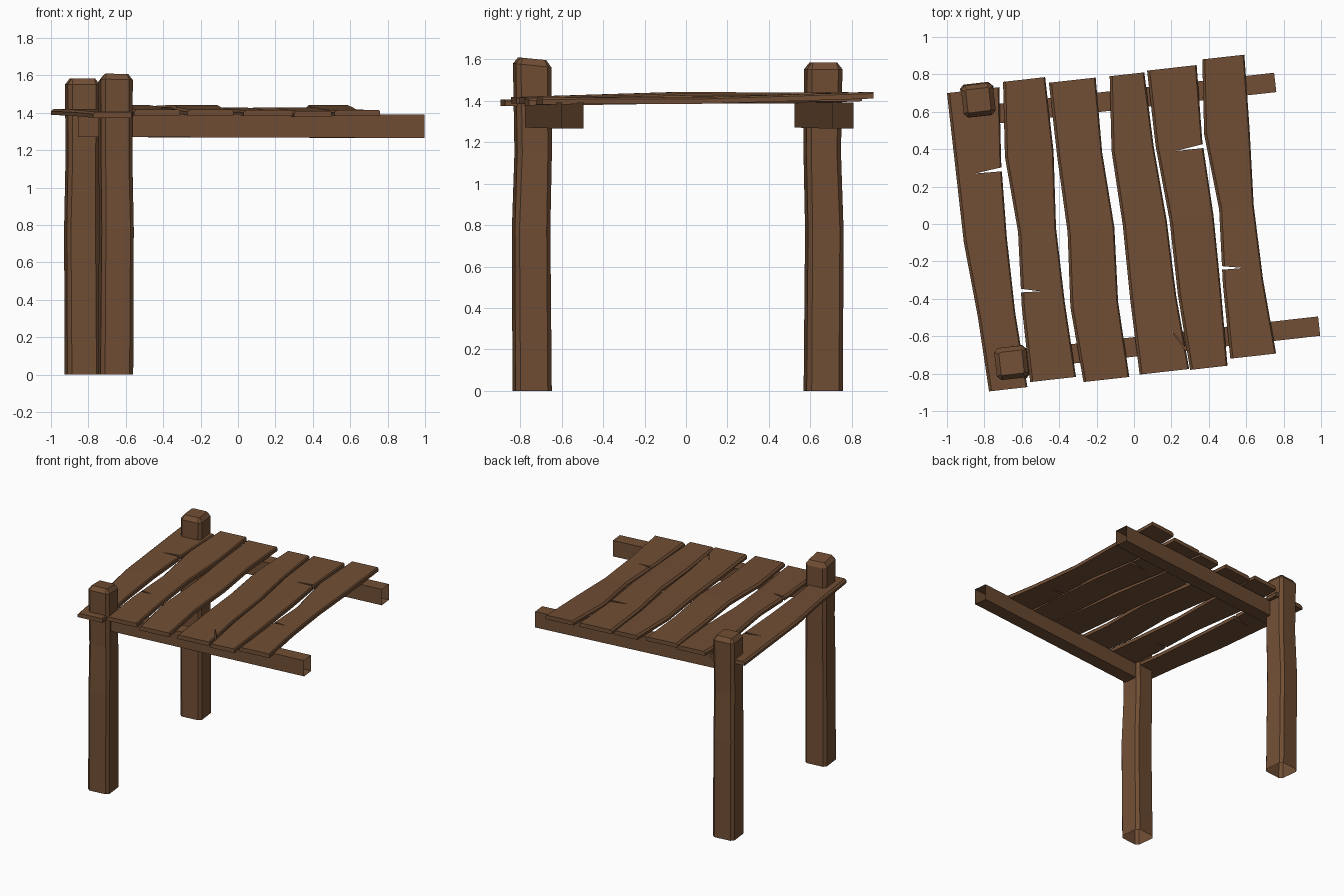
import bpy, bmesh, math
from mathutils import Vector

if "Cube" in bpy.data.objects:
    bpy.data.objects.remove(bpy.data.objects["Cube"])

wood = bpy.data.materials.new("brown wood")
wood.diffuse_color = (0.165, 0.077, 0.035, 1)
wood.use_nodes = True
wood.node_tree.nodes["Principled BSDF"].inputs["Base Color"].default_value = wood.diffuse_color
TILT = math.radians(6.4)


def make(name, rings, cap_start=True, cap_end=True):
    """Skin a list of matching cross-section rings into one object."""
    bm = bmesh.new()
    vs = [[bm.verts.new(p) for p in r] for r in rings]
    n = len(rings[0])
    for a, b in zip(vs, vs[1:]):
        for i in range(n):
            j = (i + 1) % n
            bm.faces.new((a[i], a[j], b[j], b[i]))
    if cap_start:
        bm.faces.new(vs[0][::-1])
    if cap_end:
        bm.faces.new(vs[-1])
    bmesh.ops.recalc_face_normals(bm, faces=bm.faces)
    me = bpy.data.meshes.new(name)
    bm.to_mesh(me)
    bm.free()
    me.materials.append(wood)
    ob = bpy.data.objects.new(name, me)
    bpy.context.collection.objects.link(ob)
    return ob


def octagon(cx, cy, z, half, ch, slope=0.0):
    """Chamfered square, turned with the deck."""
    pts = []
    for sx, sy, first in ((1, 1, 0), (-1, 1, 1), (-1, -1, 0), (1, -1, 1)):
        pair = [(half, half - ch), (half - ch, half)]
        if first:
            pair.reverse()
        for u, v in pair:
            u, v = u * sx, v * sy
            x = u * math.cos(TILT) - v * math.sin(TILT)
            y = u * math.sin(TILT) + v * math.cos(TILT)
            pts.append((cx + x, cy + y, z + slope * y))
    return pts


# posts: slightly uneven, open underneath, bevelled tops
def post(name, cx, cy, top, slope, bend):
    rings = [octagon(cx, cy, 0, 0.088, 0.022),
             octagon(cx + bend, cy - bend, 0.78, 0.086, 0.02),
             octagon(cx, cy + bend, 1.15, 0.084, 0.022),
             octagon(cx, cy, top - 0.032, 0.086, 0.022, slope),
             octagon(cx, cy, top, 0.062, 0.006, slope)]
    make(name, rings, cap_start=False)


post("front_post", -0.655, -0.742, 1.602, -0.1, 0.005)
post("back_post", -0.832, 0.662, 1.583, 0.0, -0.005)


# beams: open-ended square tubes under the deck
def beam(name, start, end):
    side = Vector((-math.sin(TILT), math.cos(TILT))) * 0.052
    rings = []
    for (x, y), dz in ((start, 0.0), (end, -0.005)):
        rings.append([(x + s * side.x, y + s * side.y, z + dz)
                      for s, z in ((-1, 1.27), (1, 1.27), (1, 1.395), (-1, 1.395))])
    make(name, rings, cap_start=False, cap_end=False)


beam("front_beam", (-0.65, -0.73), (0.99, -0.546))
beam("back_beam", (-0.86, 0.575), (0.755, 0.757))

# planks: (back y, front y) at left edge, underside z at back/middle/front,
# left and right edge x at five stations from back to front
PLANKS = [
    ((0.70, -0.895), (1.388, 1.385, 1.373),
     (-1.0, -0.955, -0.91, -0.835, -0.775), (-0.72, -0.71, -0.68, -0.635, -0.57)),
    ((0.76, -0.845), (1.41, 1.395, 1.385),
     (-0.70, -0.69, -0.62, -0.60, -0.555), (-0.475, -0.43, -0.417, -0.37, -0.31)),
    ((0.755, -0.845), (1.405, 1.41, 1.385),
     (-0.455, -0.41, -0.355, -0.34, -0.27), (-0.205, -0.17, -0.105, -0.085, -0.025)),
    ((0.79, -0.805), (1.395, 1.385, 1.383),
     (-0.13, -0.12, -0.06, -0.02, 0.03), (0.055, 0.105, 0.175, 0.225, 0.295)),
    ((0.82, -0.78), (1.397, 1.395, 1.377),
     (0.07, 0.115, 0.19, 0.235, 0.30), (0.335, 0.365, 0.425, 0.465, 0.50)),
    ((0.88, -0.72), (1.41, 1.385, 1.382),
     (0.365, 0.375, 0.455, 0.475, 0.515), (0.59, 0.618, 0.64, 0.69, 0.76)),
]
THICK, EDGE = 0.032, 0.014
planks = []
for k, ((yb, yf), (zb, zm, zf), left, right) in enumerate(PLANKS):
    rings = []
    for i, (xl, xr) in enumerate(zip(left, right)):
        t = i / 4
        z = zb + (zm - zb) * 2 * t if t < 0.5 else zm + (zf - zm) * (2 * t - 1)
        yl = yb + (yf - yb) * t
        yr = yl + (xr - xl) * math.tan(TILT)
        d = (yr - yl) / (xr - xl) * EDGE
        rings.append([(xl, yl, z), (xr, yr, z), (xr, yr, z + THICK * 0.75),
                      (xr - EDGE * 0.5, yr - d * 0.5, z + THICK),
                      (xl + EDGE, yl + d, z + THICK), (xl, yl, z + THICK * 0.6)])
    planks.append(make(f"deck_plank_{k + 1}", rings))

# cracks: thin wedges cut in from plank edges (plank, edge x, y, tip x, tip y)
CRACKS = [(0, -0.69, 0.295, -0.85, 0.27), (1, -0.63, -0.355, -0.50, -0.36),
          (4, 0.39, 0.42, 0.22, 0.39), (5, 0.44, -0.235, 0.585, -0.235),
          (3, 0.30, -0.70, 0.20, -0.57)]
for n, (p, x, y, tx, ty) in enumerate(CRACKS):
    rings = [[(x, y - 0.012, z), (x, y + 0.012, z), (tx, ty, z)] for z in (1.3, 1.5)]
    cutter = make(f"crack_cutter_{n + 1}", rings)
    cutter.hide_render = True
    cutter.hide_viewport = True
    mod = planks[p].modifiers.new("crack", 'BOOLEAN')
    mod.operation = 'DIFFERENCE'
    mod.solver = 'EXACT'
    mod.object = cutter
